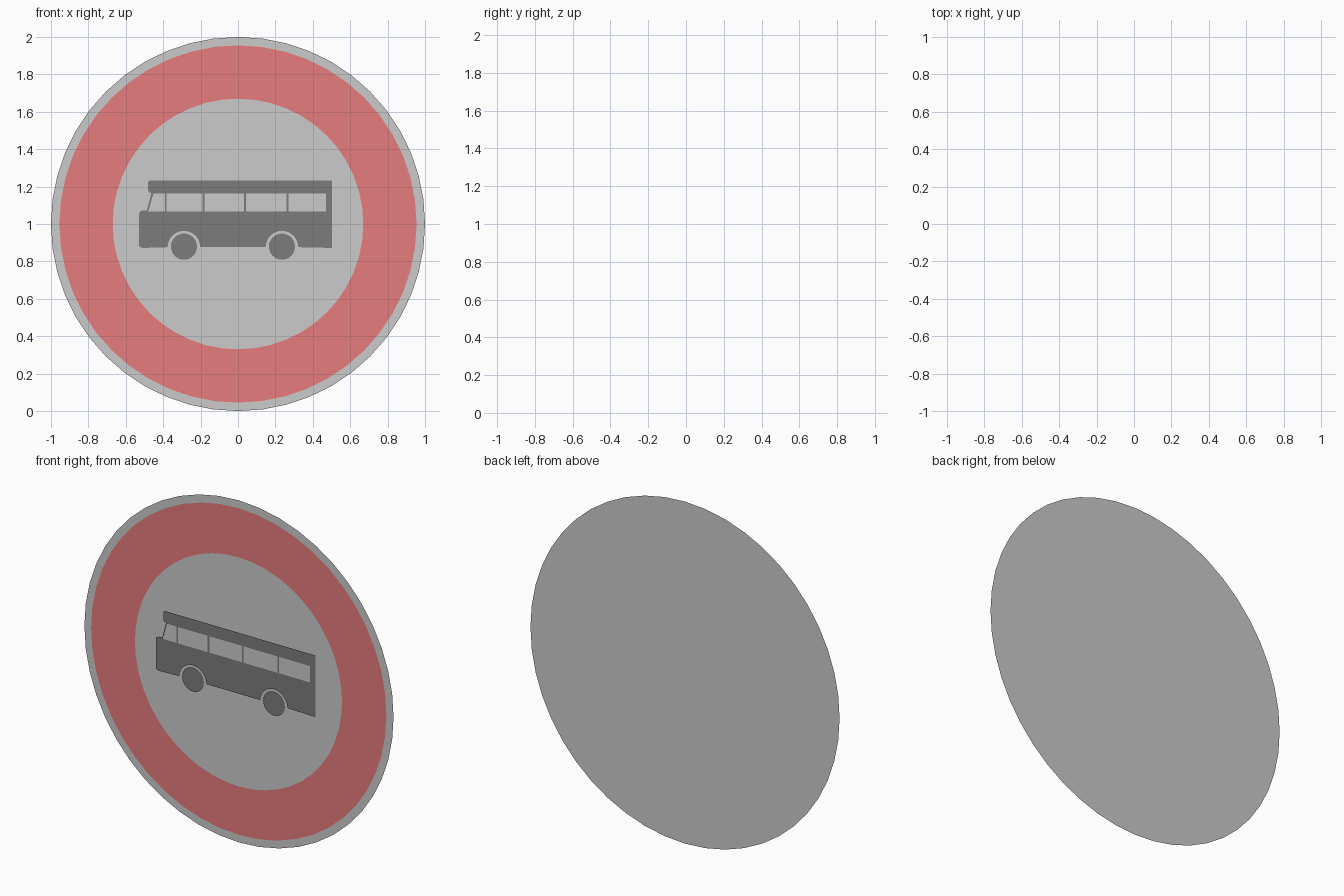
import bpy, math

if "Cube" in bpy.data.objects:
    bpy.data.objects.remove(bpy.data.objects["Cube"])


def material(name, color):
    m = bpy.data.materials.new(name)
    m.diffuse_color = (*color, 1)
    m.use_nodes = True
    m.node_tree.nodes["Principled BSDF"].inputs["Base Color"].default_value = m.diffuse_color
    return m


RED = material("red", (0.80, 0.20, 0.21))
BLACK = material("black", (0.2, 0.2, 0.2))


def flat(name, polygons, y, mat=None):
    """Flat faces in the xz plane, listed counter-clockwise seen from the front."""
    verts, faces = [], []
    for poly in polygons:
        faces.append(range(len(verts), len(verts) + len(poly)))
        verts += [(x, y, z) for x, z in poly]
    mesh = bpy.data.meshes.new(name)
    mesh.from_pydata(verts, [], [list(f) for f in faces])
    obj = bpy.data.objects.new(name, mesh)
    bpy.context.collection.objects.link(obj)
    if mat:
        mesh.materials.append(mat)
    return obj


def arc(cx, cz, r, start, end, n):
    return [(cx + r * math.cos(a), cz + r * math.sin(a))
            for a in (start + (end - start) * i / n for i in range(n + 1))]


def circle(cx, cz, r, n):
    return arc(cx, cz, r, 0, 2 * math.pi, n)[:-1]


# Stacked sign discs
flat("sign_plate", [circle(0, 1, 1.0, 48)], 0.009)
flat("red_ring", [circle(0, 1, 0.955, 48)], 0.007, RED)
flat("center_disc", [circle(0, 1, 0.67, 48)], 0.004)

# Bus silhouette with wheel arches cut into the lower edge
WHEELS = (-0.289, 0.235)
bottom = 0.872
outline = [(-0.53, 0.888), (-0.525, 0.877), (-0.51, bottom)]
for x in WHEELS:
    outline += arc(x, 0.876, 0.087, math.pi, 0, 16)
outline += [(0.503, bottom), (0.503, 1.232), (-0.474, 1.232), (-0.48, 1.225),
            (-0.48, 1.178), (-0.474, 1.168), (-0.463, 1.166), (-0.487, 1.073),
            (-0.513, 1.071), (-0.526, 1.064), (-0.53, 1.05)]
flat("bus_body", [outline], -0.003, BLACK)

# Wheels
flat("wheels", [circle(x, 0.879, 0.07, 24) for x in WHEELS], -0.003, BLACK)

# Windows, the front one with a slanted edge
low, high = 1.068, 1.164
panes = [[(-0.48, low), (-0.391, low), (-0.391, high), (-0.452, high)]]
for a, b in ((-0.381, -0.191), (-0.180, 0.032), (0.042, 0.260), (0.271, 0.470)):
    panes.append([(a, low), (b, low), (b, high), (a, high)])
flat("windows", panes, -0.008)
